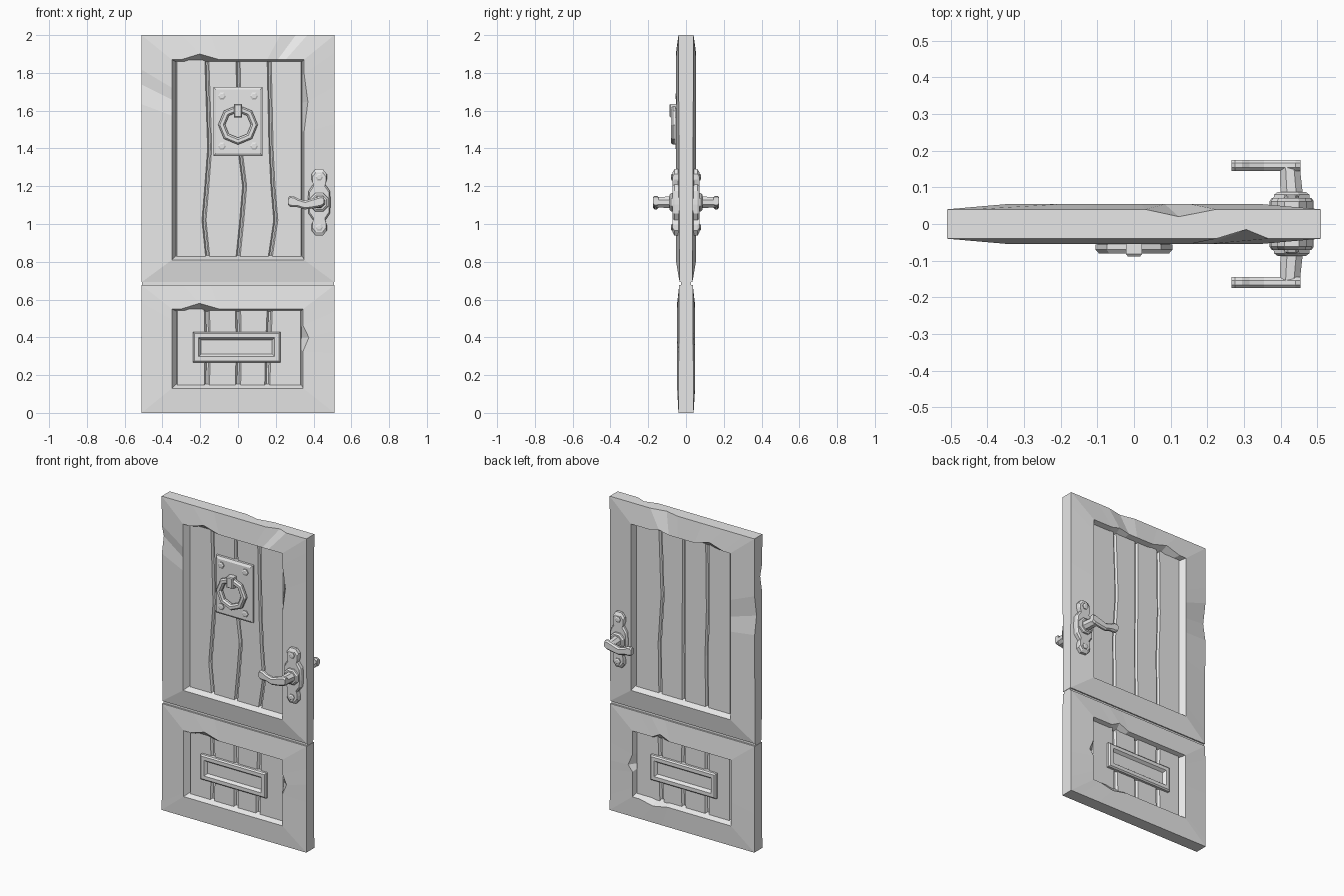
import bpy, bmesh, math
from mathutils import Vector

cube = bpy.data.objects.get("Cube")
if cube:
    bpy.data.objects.remove(cube, do_unlink=True)

grey = bpy.data.materials.new("plain_grey")
grey.use_nodes = True
grey.diffuse_color = (0.8, 0.8, 0.8, 1)
grey.node_tree.nodes["Principled BSDF"].inputs["Base Color"].default_value = (0.8, 0.8, 0.8, 1)


def loft(name, rings, closed=False):
    """Skin equal-length rings; closed joins last to first, otherwise ends are capped."""
    bm = bmesh.new()
    vs = [[bm.verts.new(p) for p in ring] for ring in rings]
    n = len(vs[0])
    pairs = list(zip(vs, vs[1:])) + ([(vs[-1], vs[0])] if closed else [])
    for a, b in pairs:
        for i in range(n):
            j = (i + 1) % n
            bm.faces.new((a[i], a[j], b[j], b[i]))
    if not closed:
        bm.faces.new(vs[0])
        bm.faces.new(vs[-1])
    bmesh.ops.recalc_face_normals(bm, faces=bm.faces)
    mesh = bpy.data.meshes.new(name)
    bm.to_mesh(mesh)
    bm.free()
    mesh.materials.append(grey)
    ob = bpy.data.objects.new(name, mesh)
    bpy.context.collection.objects.link(ob)
    return ob


def rect(x0, x1, z0, z1, y):
    return [(x0, y, z0), (x1, y, z0), (x1, y, z1), (x0, y, z1)]


def polygon(x, z, r, y, n=8, turn=0):
    angles = [turn + math.tau * i / n for i in range(n)]
    return [(x + r * math.cos(a), y, z + r * math.sin(a)) for a in angles]


def box(name, x0, x1, z0, z1, y0, y1):
    return loft(name, [rect(x0, x1, z0, z1, y0), rect(x0, x1, z0, z1, y1)])


# Worn frame rings: every side gets spare points that chips can pull
STEPS = (0, .14, .2, .28, .38, .47, .64, .79, .93)
N = len(STEPS)
BOTTOM, RIGHT, TOP, LEFT = 0, N, 2 * N, 3 * N


def worn(corners, chips):
    pts = []
    for i in range(4):
        a, b = Vector(corners[i]), Vector(corners[(i + 1) % 4])
        pts += [a.lerp(b, t) for t in STEPS]
    for k, d in chips.items():
        pts[k] += Vector(d)
    return pts


def frame(name, z0, z1, y0, y1, hole, rim_y, chips):
    """Rail-and-stile frame, with edge depths y0 at the foot and y1 at the head."""
    x0, x1, h0, h1 = hole
    rings = []
    for s in (-1, 1):
        outer = [(-.51, s * y0, z0), (.51, s * y0, z0), (.51, s * y1, z1), (-.51, s * y1, z1)]
        lip = rect(x0, x1, h0, h1, s * rim_y)
        well = rect(x0 + .025, x1 - .012, h0 + .024, h1 - .012, s * .012)
        out_chips, rim_chips = chips[s]
        side = [worn(outer, out_chips), worn(lip, rim_chips), worn(well, {})]
        rings += side if s < 0 else side[::-1]
    return loft(name, rings, closed=True)


frame("upper_frame", .692, 2, .034, .04, (-.35, .35, .81, 1.87), .054, {
    -1: ({TOP + 2: (0, .025, 0), LEFT + 2: (0, .02, 0)},
         {TOP + 7: (0, 0, .03), RIGHT + 7: (.02, .003, 0)}),
    1: ({TOP + 4: (0, -.02, 0), LEFT + 4: (0, -.02, 0)},
        {TOP + 7: (0, 0, .03), TOP + 3: (0, 0, .015)})})
frame("lower_frame", 0, .676, .04, .036, (-.35, .345, .13, .55), .047, {
    -1: ({}, {TOP + 7: (0, 0, .03), RIGHT + 6: (.03, 0, 0)}),
    1: ({}, {TOP + 3: (0, 0, .03), RIGHT + 5: (.03, 0, 0), BOTTOM + 7: (0, 0, -.02)})})
box("seam_strip", -.508, .508, .66, .71, -.026, .026)


# Planks with sloped edges, leaving wandering V grooves between them
def planks(name, s, heights, grooves, gap):
    edges = [[-.335] * len(heights)] + grooves + [[.345] * len(heights)]
    for i in range(4):
        rings = []
        for z, a, b in zip(heights, edges[i], edges[i + 1]):
            rings.append([(a, 0, z), (a + gap, s * .022, z), (b - gap, s * .022, z), (b, 0, z)])
        loft(f"{name}_{i + 1}", rings)


planks("front_upper_plank", -1, (.82, 1.02, 1.2, 1.4, 1.87),
       [[-.16, -.18, -.165, -.15, -.165], [0, .02, .035, .01, 0], [.17, .2, .185, .175, .165]], .011)
planks("back_upper_plank", 1, (.82, 1.15, 1.45, 1.87),
       [[-.165, -.16, -.17, -.165], [0, .003, 0, 0], [.165, .17, .15, .165]], .011)
for s, side in ((-1, "front"), (1, "back")):
    planks(f"{side}_lower_plank", s, (.14, .35, .55),
           [[-.165, -.16, -.165], [0, .004, 0], [.155, .16, .168]], .014)
box("upper_core", -.34, .345, .815, 1.87, -.008, .008)
box("lower_core", -.34, .34, .135, .55, -.008, .008)


# Letter slot surround on both faces
def slot_ring(inset, y):
    return rect(-.238 + inset, .224 - inset, .268 + inset, .428 - inset, y)


for s, side in ((-1, "front"), (1, "back")):
    loft(f"{side}_letter_slot", [slot_ring(i, s * y) for i, y in
         ((0, .01), (0, .036), (.008, .044), (.03, .044), (.043, .027))])

# Knocker: bevelled plate, bolts, octagonal ring and its strap
loft("knocker_plate", [rect(-.13 + i, .13 - i, 1.36 + i, 1.725 - i, y)
                       for i, y in ((0, -.01), (0, -.037), (.014, -.046))])
for x in (-.085, .085):
    for z in (1.412, 1.677):
        loft("knocker_bolt", [polygon(x, z, r, y, 6) for r, y in
             ((.021, -.04), (.021, -.052), (.013, -.056))])
loft("knocker_ring", [polygon(0, 1.525, r, y) for r, y in
     ((.105, -.056), (.105, -.07), (.096, -.08), (.078, -.08), (.068, -.07), (.068, -.056))],
     closed=True)
loft("knocker_strap", [rect(-.022 + i, .022 - i, 1.565 + i, 1.635 - i, y)
                       for i, y in ((0, -.04), (0, -.082), (.005, -.088))])

# Door handles: lobed plate, boss, bolts and lever, one set per face
HX, HZ = .43, 1.115
quarter = [(.06, .012), (.056, .06), (.032, .095), (.04, .12), (.04, .15), (.02, .175)]
outline = (quarter + [(-x, z) for x, z in quarter[::-1]]
           + [(-x, -z) for x, z in quarter] + [(x, -z) for x, z in quarter[::-1]])


def lever_ring(x, z, half, s):
    """Eight-sided section across the lever."""
    c = .009
    prof = [(.145, half - c), (.145 + c, half), (.175 - c, half), (.175, half - c)]
    prof += [(y, -h) for y, h in prof[::-1]]
    return [(x, s * y, z + h) for y, h in prof]


for s, side in ((-1, "front"), (1, "back")):
    loft(f"{side}_handle_plate", [[(HX + x * k, s * y, HZ + z * k) for x, z in outline]
                                  for k, y in ((1, .035), (1, .062), (.9, .071))])
    loft(f"{side}_handle_boss", [polygon(HX, HZ, r, s * y, 8, math.pi / 8) for r, y in
                                 ((.055, .06), (.052, .08), (.042, .087))])
    loft(f"{side}_handle_shaft", [polygon(x, HZ, r, s * y, 8, math.pi / 8) for x, r, y in
                                  ((HX, .033, .08), (.425, .03, .15), (.424, .026, .168))])
    loft(f"{side}_lever", [lever_ring(x, z, h, s) for x, z, h in
                           ((.454, 1.122, .022), (.44, 1.12, .029), (.4, 1.11, .027),
                            (.355, 1.1, .023), (.315, 1.112, .023), (.295, 1.118, .029),
                            (.275, 1.12, .029), (.266, 1.12, .02))])
    for dz in (-.133, .133):
        loft(f"{side}_handle_bolt", [polygon(HX, HZ + dz, r, s * y, 6) for r, y in
                                     ((.02, .065), (.02, .076), (.012, .08))])
